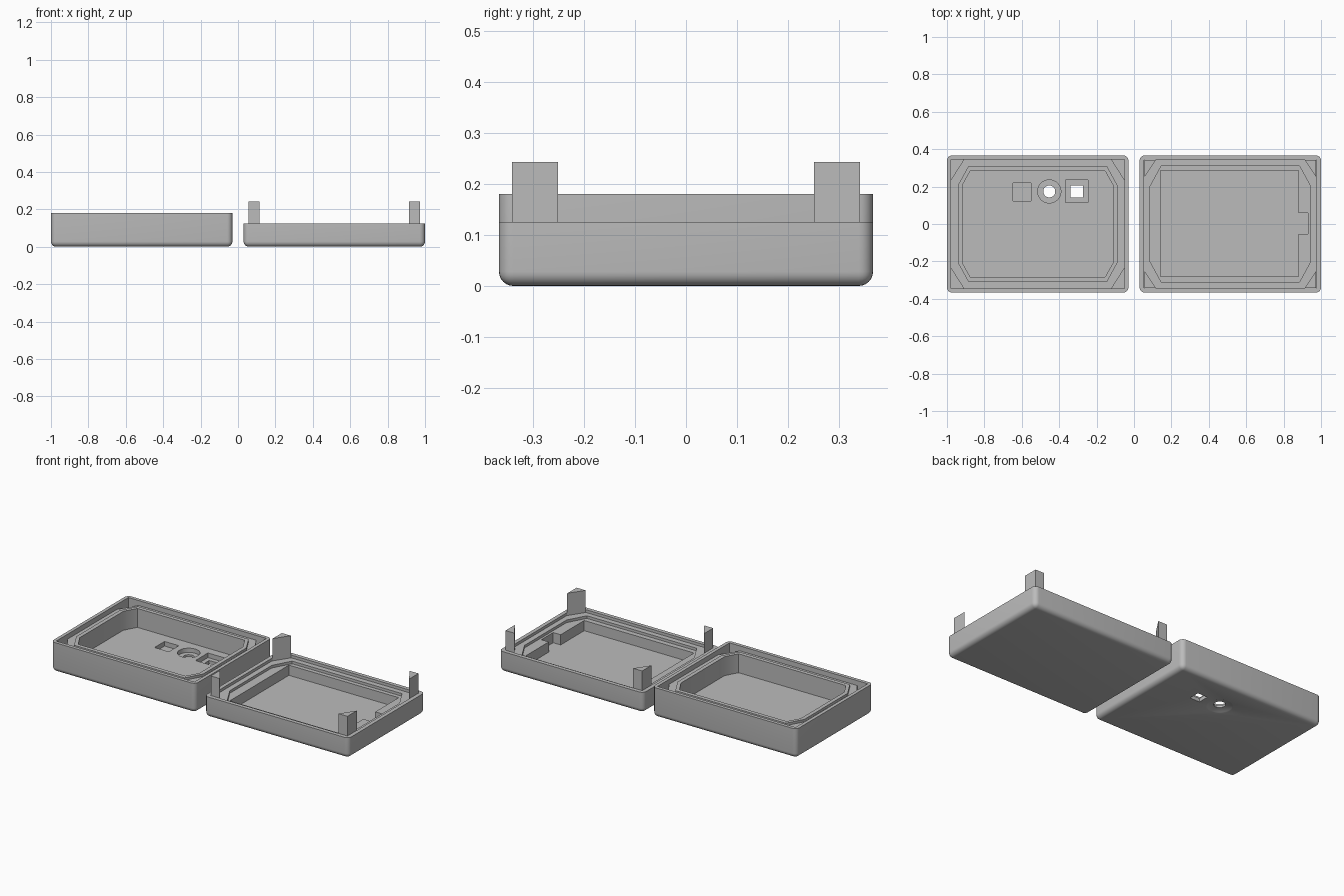
import bpy, bmesh, math
from mathutils import Matrix

if "Cube" in bpy.data.objects:
    bpy.data.objects.remove(bpy.data.objects["Cube"], do_unlink=True)

HX, HY = 0.485, 0.367          # half size of each case half
BASE_X, LID_X = -0.515, 0.515  # centres of the two halves

grey = bpy.data.materials.new("plain grey")
grey.use_nodes = True
colour = (0.5, 0.5, 0.5, 1)
grey.diffuse_color = colour
grey.node_tree.nodes["Principled BSDF"].inputs["Base Color"].default_value = colour


def make_object(name, bm):
    bmesh.ops.recalc_face_normals(bm, faces=bm.faces)
    mesh = bpy.data.meshes.new(name)
    bm.to_mesh(mesh)
    bm.free()
    mesh.materials.append(grey)
    ob = bpy.data.objects.new(name, mesh)
    bpy.context.collection.objects.link(ob)
    return ob


def prism(name, outline, z0, z1):
    bm = bmesh.new()
    face = bm.faces.new([bm.verts.new((x, y, z0)) for x, y in outline])
    top = bmesh.ops.extrude_face_region(bm, geom=[face])["geom"]
    moved = [v for v in top if isinstance(v, bmesh.types.BMVert)]
    bmesh.ops.translate(bm, verts=moved, vec=(0, 0, z1 - z0))
    return make_object(name, bm)


def rect(cx, cy, hx, hy):
    return [(cx - hx, cy - hy), (cx + hx, cy - hy), (cx + hx, cy + hy), (cx - hx, cy + hy)]


def octagon(cx, inset, dx, dy):
    a, b = HX - inset, HY - inset
    pts = [(a, dy - b), (a, b - dy), (a - dx, b), (dx - a, b),
           (-a, b - dy), (-a, dy - b), (dx - a, -b), (a - dx, -b)]
    return [(cx + x, y) for x, y in pts]


def circle(cx, cy, r, n=40):
    return [(cx + r * math.cos(2 * math.pi * i / n), cy + r * math.sin(2 * math.pi * i / n))
            for i in range(n)]


def corner_triangles(cx, inset, dx, dy):
    for sx in (-1, 1):
        for sy in (-1, 1):
            a, b = HX - inset, HY - inset
            yield [(cx + sx * a, sy * b), (cx + sx * (a - dx), sy * b),
                   (cx + sx * a, sy * (b - dy))]


def shell(name, cx, height):
    # Block with rounded upright and bottom edges, sharp at the rim
    bm = bmesh.new()
    bmesh.ops.create_cube(bm, size=1, matrix=Matrix.Translation((cx, 0, height / 2))
                          @ Matrix.Diagonal((2 * HX, 2 * HY, height, 1)))
    edges = [e for e in bm.edges if min(v.co.z for v in e.verts) < height - 0.01]
    bmesh.ops.bevel(bm, geom=edges, offset=0.028, segments=6, profile=0.5, affect='EDGES')
    return make_object(name, bm)


def cut(ob, cutter):
    mod = ob.modifiers.new("cut", 'BOOLEAN')
    mod.operation, mod.solver, mod.object = 'DIFFERENCE', 'EXACT', cutter
    graph = bpy.context.evaluated_depsgraph_get()
    graph.update()
    mesh = bpy.data.meshes.new_from_object(ob.evaluated_get(graph))
    ob.modifiers.clear()
    ob.data = mesh
    bpy.data.objects.remove(cutter, do_unlink=True)


def cut_prism(ob, outline, z0, z1=0.4):
    cut(ob, prism("cutter", outline, z0, z1))


# Base: rim, ledge, corner sockets and deep cavity
base = shell("case_base", BASE_X, 0.18)
cavity = octagon(BASE_X, 0.083, 0.042, 0.075)
cut_prism(base, rect(BASE_X, 0, HX - 0.021, HY - 0.021), 0.15)
cut_prism(base, cavity, 0.05)
for tri in corner_triangles(BASE_X, 0.021, 0.07, 0.11):
    cut_prism(base, tri, 0.055)

# Raised lip around the cavity
lip = prism("sealing_lip", octagon(BASE_X, 0.059, 0.055, 0.1), 0.148, 0.165)
cut_prism(lip, cavity, 0.1)

# Floor recesses and openings
cut_prism(base, rect(-0.6, 0.172, 0.048, 0.048), 0.022, 0.1)
cut_prism(base, circle(-0.453, 0.174, 0.062), 0.024, 0.1)
cut_prism(base, circle(-0.453, 0.174, 0.032), -0.1, 0.1)
cut_prism(base, rect(-0.306, 0.174, 0.06, 0.06), 0.022, 0.1)
cut_prism(base, rect(-0.306, 0.174, 0.033, 0.033), -0.1, 0.1)

# Shallow finger dish under the round opening
bm = bmesh.new()
bmesh.ops.create_uvsphere(bm, u_segments=48, v_segments=64, radius=0.2,
                          matrix=Matrix.Translation((-0.453, 0.174, -0.186)))
cut(base, make_object("dish_cutter", bm))

# Lid: rim, ledge, octagonal step, pocket and side notch
lid = shell("case_lid", LID_X, 0.125)
cut_prism(lid, rect(LID_X, 0, HX - 0.024, HY - 0.024), 0.108)
cut_prism(lid, octagon(LID_X, 0.056, 0.06, 0.11), 0.092)
cut_prism(lid, rect(0.511, 0.003, 0.369, 0.283), 0.03)
cut_prism(lid, rect(0.88, 0.003, 0.05, 0.057), 0.03)

# Corner pegs that fit the sockets
pegs = [prism("corner_peg_%d" % (i + 1), tri, 0.1, 0.243)
        for i, tri in enumerate(corner_triangles(LID_X, 0.026, 0.06, 0.09))]

# Smooth rounded edges, keep the rest sharp
bpy.ops.object.select_all(action='DESELECT')
for ob in [base, lip, lid]:
    ob.select_set(True)
    bpy.context.view_layer.objects.active = ob
bpy.ops.object.shade_smooth_by_angle(angle=math.radians(30))
